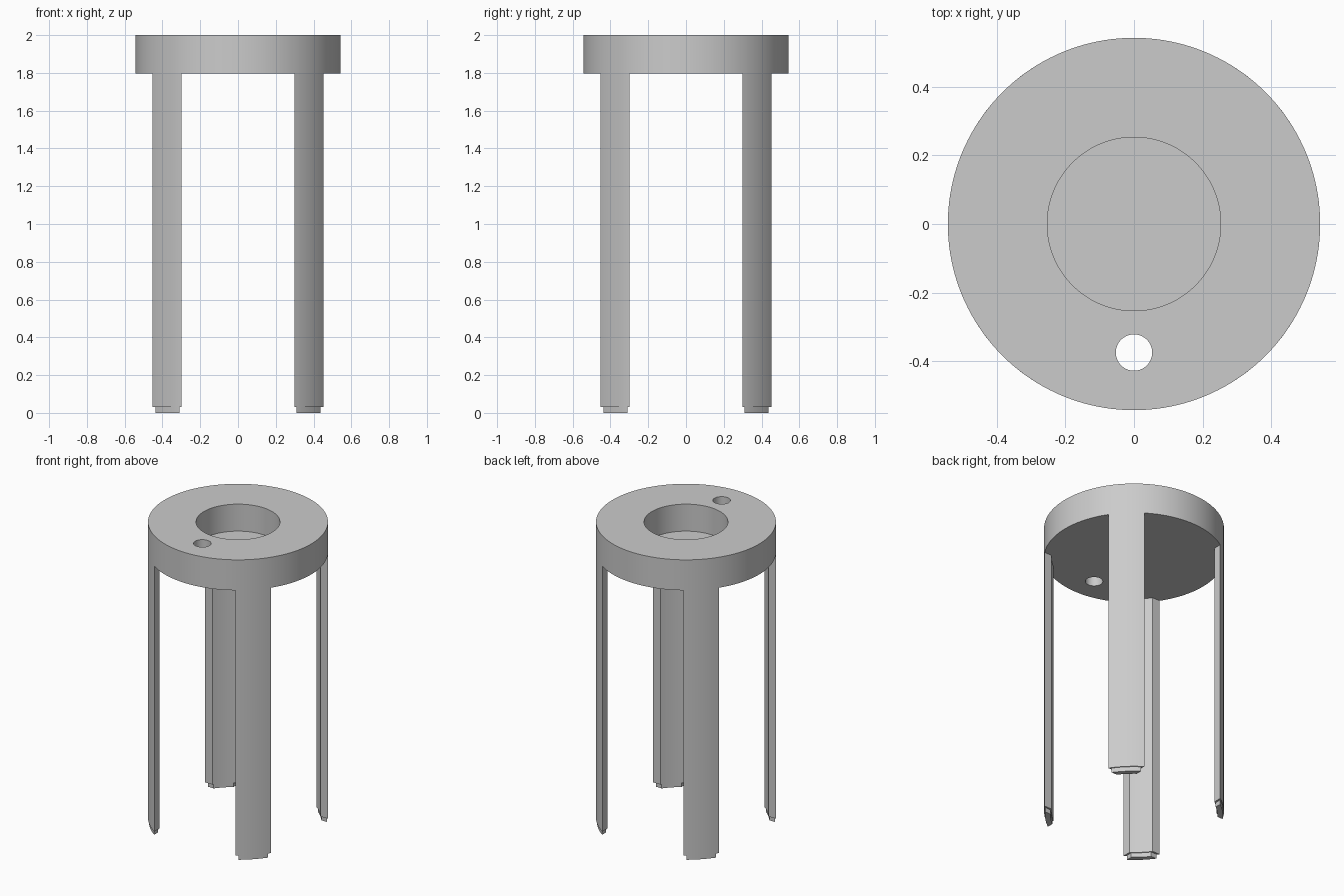
import bpy, bmesh, math

cube = bpy.data.objects.get("Cube")
if cube:
    bpy.data.objects.remove(cube, do_unlink=True)

RADIUS, BOTTOM, TOP = 0.543, 1.797, 2.0

grey = bpy.data.materials.new("plain grey")
grey.use_nodes = True
colour = (0.6, 0.6, 0.6, 1)
grey.diffuse_color = colour
grey.node_tree.nodes["Principled BSDF"].inputs["Base Color"].default_value = colour


def make_object(name, bm):
    bmesh.ops.recalc_face_normals(bm, faces=bm.faces)
    mesh = bpy.data.meshes.new(name)
    bm.to_mesh(mesh)
    bm.free()
    obj = bpy.data.objects.new(name, mesh)
    bpy.context.collection.objects.link(obj)
    mesh.materials.append(grey)
    return obj


def cylinder(name, radius, z0, z1, y=0, sides=160):
    bm = bmesh.new()
    ring = [(radius * math.cos(math.tau * i / sides),
             y + radius * math.sin(math.tau * i / sides)) for i in range(sides)]
    add_prism(bm, ring, z0, z1)
    return make_object(name, bm)


def add_prism(bm, outline, z0, z1):
    base = bm.faces.new([bm.verts.new((x, y, z0)) for x, y in outline])
    top = bmesh.ops.extrude_face_region(bm, geom=[base])["geom"]
    verts = [g for g in top if isinstance(g, bmesh.types.BMVert)]
    bmesh.ops.translate(bm, verts=verts, vec=(0, 0, z1 - z0))
    if not base.is_valid or all(base not in e.link_faces for e in base.edges):
        raise RuntimeError("open prism")


def arc_section(outer, inner, edge, steps=12):
    """Piece of a ring in one quadrant, trimmed by the lines x = edge and y = edge."""
    def arc(r):
        a = math.asin(edge / r)
        angles = [a + (math.pi / 2 - 2 * a) * i / steps for i in range(steps + 1)]
        return [(r * math.cos(t), r * math.sin(t)) for t in angles]
    return arc(outer) + arc(inner)[::-1]


def smooth(obj):
    bpy.ops.object.select_all(action="DESELECT")
    obj.select_set(True)
    bpy.context.view_layer.objects.active = obj
    bpy.ops.object.shade_smooth_by_angle(angle=math.radians(30))


# Round cap with a blind centre recess and a small through hole at the front
cap = cylinder("cap", RADIUS, BOTTOM, TOP)
cutters = [cylinder("recess_cutter", 0.253, 1.82, 2.1),
           cylinder("hole_cutter", 0.053, 1.7, 2.1, y=-0.375, sides=64)]
for cutter in cutters:
    mod = cap.modifiers.new(cutter.name, "BOOLEAN")
    mod.operation = "DIFFERENCE"
    mod.solver = "EXACT"
    mod.object = cutter
    bpy.context.view_layer.objects.active = cap
    bpy.ops.object.modifier_apply(modifier=mod.name)
for cutter in cutters:
    bpy.data.objects.remove(cutter, do_unlink=True)
smooth(cap)

# Four curved legs, each with a slightly smaller foot tip
names = ["back_left", "back_right", "front_right", "front_left"]
for i, name in enumerate(names):
    for part, section, z0, z1 in (
            ("leg", arc_section(RADIUS, 0.498, 0.299), 0.03, BOTTOM),
            ("foot_tip", arc_section(0.537, 0.504, 0.311), 0, 0.03)):
        bm = bmesh.new()
        add_prism(bm, section, z0, z1)
        obj = make_object(f"{name}_{part}", bm)
        obj.rotation_euler.z = i * math.pi / 2
        smooth(obj)
